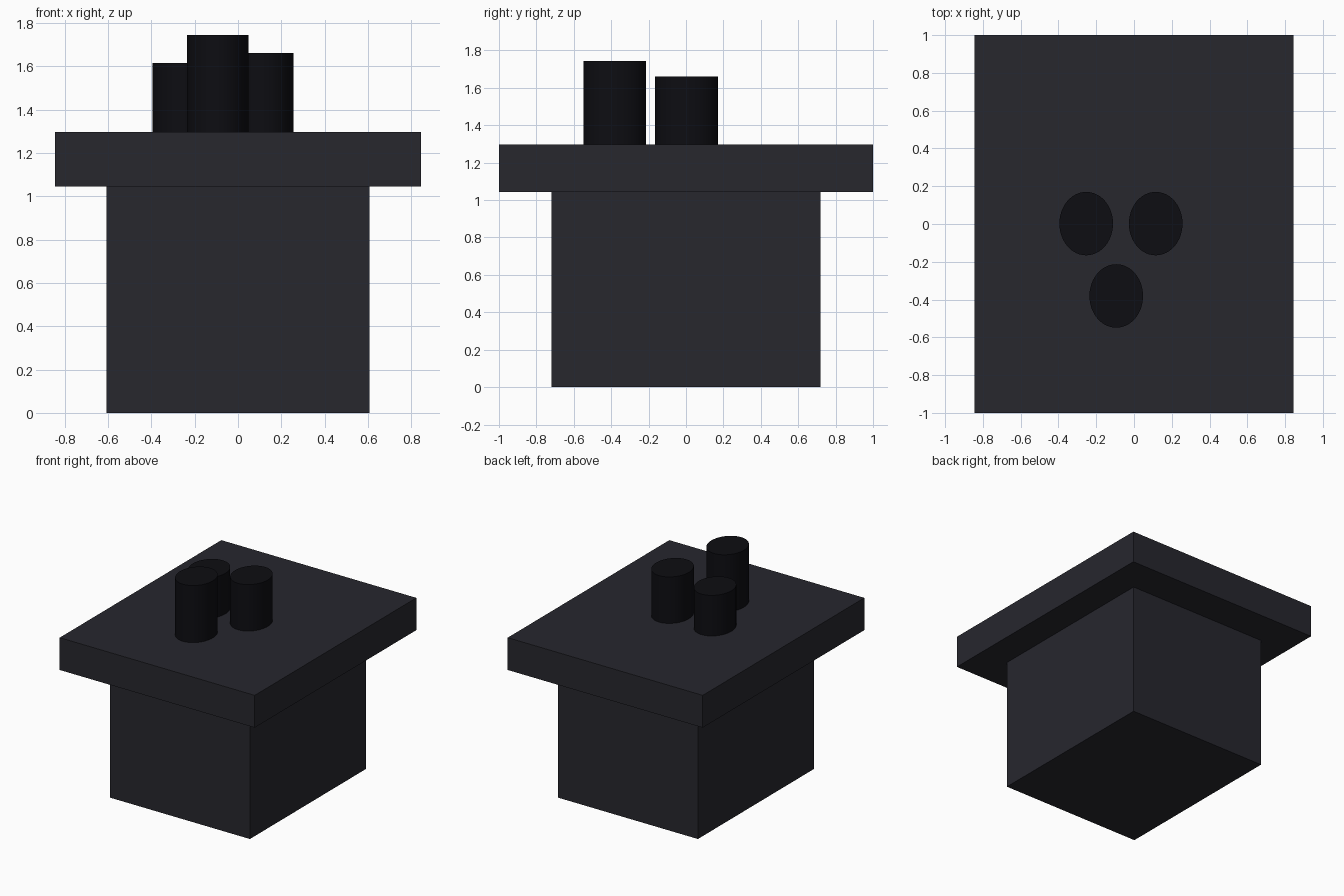
import bpy
import math

if "Cube" in bpy.data.objects:
    bpy.data.objects.remove(bpy.data.objects["Cube"])


def material(name, rgb):
    mat = bpy.data.materials.new(name)
    mat.diffuse_color = (*rgb, 1)
    mat.use_nodes = True
    mat.node_tree.nodes["Principled BSDF"].inputs["Base Color"].default_value = mat.diffuse_color
    return mat


stone = material("dark_stone", (0.02, 0.02, 0.027))
soot = material("soot_black", (0.004, 0.004, 0.006))


def finish(name, size, mat):
    obj = bpy.context.object
    obj.name = name
    obj.scale = size
    bpy.ops.object.transform_apply(location=False, rotation=False, scale=True)
    obj.data.materials.append(mat)
    return obj


def box(name, width, depth, z0, z1):
    bpy.ops.mesh.primitive_cube_add(size=1, location=(0, 0, (z0 + z1) / 2))
    finish(name, (width, depth, z1 - z0), stone)


def pot(name, x, y, z0, z1):
    bpy.ops.mesh.primitive_cylinder_add(
        vertices=48, radius=1, depth=1, location=(x, y, (z0 + z1) / 2))
    finish(name, (0.142, 0.168, z1 - z0), soot)
    bpy.ops.object.shade_smooth_by_angle(angle=math.radians(30))


# Chimney stack and overhanging cap
SLAB_BOTTOM, SLAB_TOP = 1.044, 1.297
box("stack", 1.212, 1.436, 0, SLAB_BOTTOM)
box("cap_slab", 1.69, 2.0, SLAB_BOTTOM, SLAB_TOP)

# Three oval pots of different heights
for name, x, y, top in (
    ("left_pot", -0.253, 0.002, 1.615),
    ("right_pot", 0.115, 0.002, 1.661),
    ("front_pot", -0.094, -0.381, 1.744),
):
    pot(name, x, y, SLAB_TOP, top)
